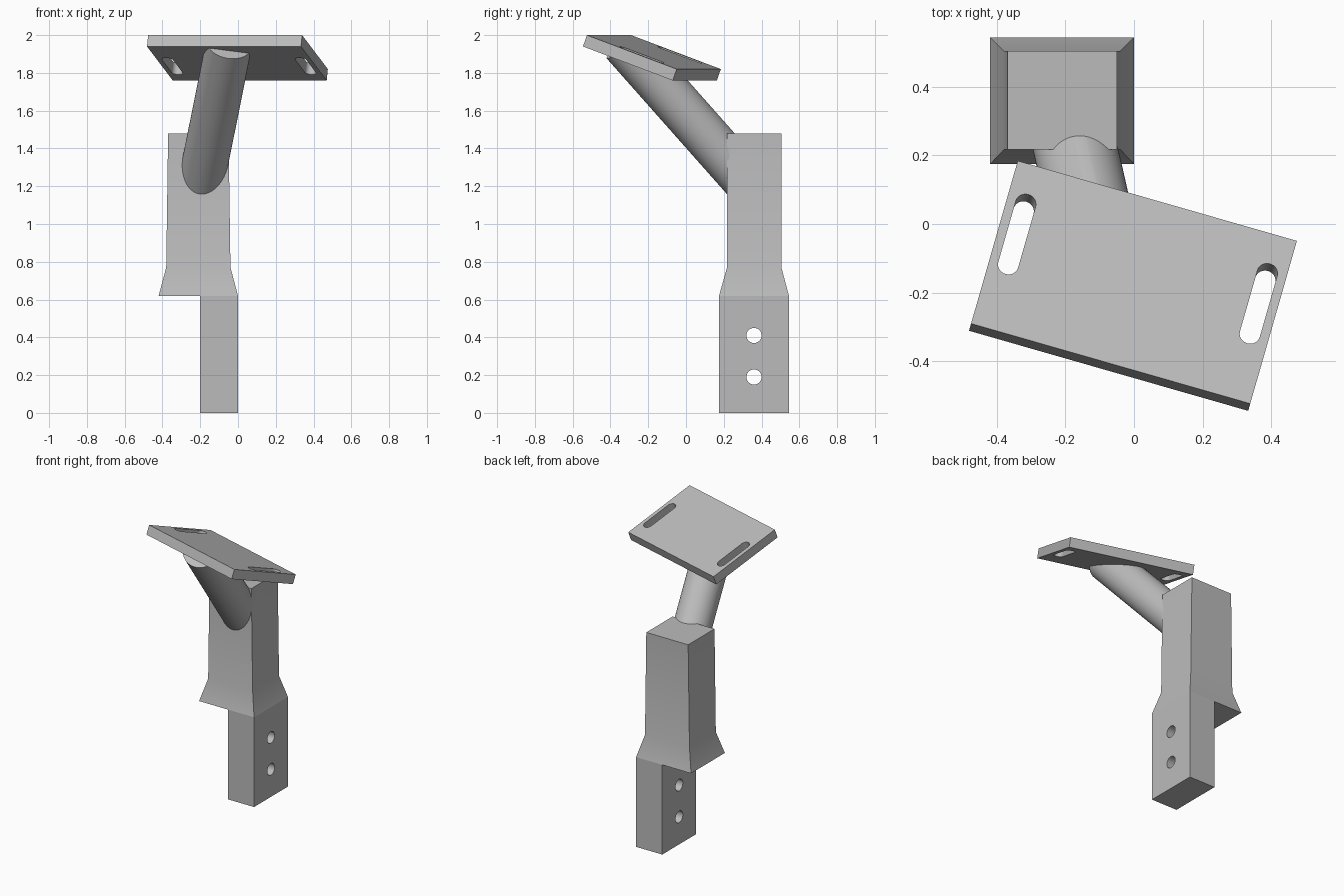
import bpy, bmesh
from math import radians, sin, cos, pi
from mathutils import Matrix, Vector

if "Cube" in bpy.data.objects:
    bpy.data.objects.remove(bpy.data.objects["Cube"])

grey = bpy.data.materials.new("plain_grey")
grey.use_nodes = True
colour = (0.5, 0.5, 0.5, 1)
grey.diffuse_color = colour
grey.node_tree.nodes["Principled BSDF"].inputs["Base Color"].default_value = colour


def add_object(name, mesh, matrix=Matrix()):
    obj = bpy.data.objects.new(name, mesh)
    bpy.context.collection.objects.link(obj)
    mesh.transform(matrix)
    mesh.materials.clear()
    mesh.materials.append(grey)
    for o in bpy.context.selected_objects:
        o.select_set(False)
    obj.select_set(True)
    bpy.context.view_layer.objects.active = obj
    bpy.ops.object.shade_smooth_by_angle(angle=radians(30))
    return obj


def rectangle(x0, x1, y0, y1):
    return [(x0, y0), (x1, y0), (x1, y1), (x0, y1)]


def slot(x, y, radius, straight=0.0, steps=16):
    """Rounded slot along y; a circle when straight is zero."""
    points = []
    for side in (1, -1):
        for i in range(steps + (straight > 0)):
            a = pi * i / steps
            points.append((x + side * radius * cos(a),
                           y + side * (straight / 2 + radius * sin(a))))
    return points


def pierced_slab(name, outline, holes, thickness, matrix):
    """Flat outline with holes, extruded evenly about its own plane."""
    curve = bpy.data.curves.new(name + "_outline", "CURVE")
    curve.dimensions = "2D"
    curve.fill_mode = "BOTH"
    curve.extrude = thickness / 2
    for points in [outline] + holes:
        spline = curve.splines.new("POLY")
        spline.points.add(len(points) - 1)
        for p, (x, y) in zip(spline.points, points):
            p.co = (x, y, 0, 1)
        spline.use_cyclic_u = True
    temp = bpy.data.objects.new(name + "_outline", curve)
    bpy.context.collection.objects.link(temp)
    graph = bpy.context.evaluated_depsgraph_get()
    mesh = bpy.data.meshes.new_from_object(temp.evaluated_get(graph))
    bpy.data.objects.remove(temp)
    bm = bmesh.new()
    bm.from_mesh(mesh)
    bmesh.ops.remove_doubles(bm, verts=bm.verts, dist=0.0001)
    bmesh.ops.recalc_face_normals(bm, faces=bm.faces)
    bm.to_mesh(mesh)
    bm.free()
    return add_object(name, mesh, matrix)


# Lower tongue with two cross holes
sideways = Matrix(((0, 0, 1, -0.1), (1, 0, 0, 0), (0, 1, 0, 0), (0, 0, 0, 1)))
pierced_slab("mounting_tongue", rectangle(0.175, 0.545, 0, 0.62),
             [slot(0.36, z, 0.04) for z in (0.19, 0.41)], 0.2, sideways)

# Post body with flared skirt
bm = bmesh.new()
rings = []
for z, box in ((0.62, (-0.42, 0, 0.175, 0.545)),
               (0.77, (-0.38, -0.04, 0.217, 0.505)),
               (1.48, (-0.37, -0.05, 0.217, 0.505))):
    rings.append([bm.verts.new((x, y, z)) for x, y in rectangle(*box)])
for low, high in zip(rings, rings[1:]):
    for i in range(4):
        j = (i + 1) % 4
        bm.faces.new((low[i], low[j], high[j], high[i]))
bm.faces.new(rings[0][::-1])
bm.faces.new(rings[-1])
post = bpy.data.meshes.new("post")
bm.to_mesh(post)
bm.free()
add_object("post", post)

# Tilted top plate with two slots
thick = 0.064
frame = (Matrix.Translation((0, -0.17, 1.91)) @ Matrix.Rotation(radians(-16), 4, "Z")
         @ Matrix.Rotation(radians(-20), 4, "X")
         @ Matrix.Translation((0, 0, -thick / 2)))
pierced_slab("top_plate", rectangle(-0.424, 0.424, -0.263, 0.263),
             [slot(x, 0.043, 0.03, 0.197) for x in (-0.367, 0.367)], thick, frame)

# Slanted round arm, trimmed inside the plate
start, end = Vector((-0.195, 0.325, 1.22)), Vector((-0.047, -0.328, 1.957))
axis = end - start
bm = bmesh.new()
bmesh.ops.create_cone(bm, cap_ends=True, segments=64, radius1=0.122, radius2=0.122,
                      depth=axis.length,
                      matrix=Matrix.Translation((start + end) / 2)
                      @ axis.to_track_quat("Z", "Y").to_matrix().to_4x4())
cut = bmesh.ops.bisect_plane(bm, geom=bm.verts[:] + bm.edges[:] + bm.faces[:],
                             plane_co=frame.translation,
                             plane_no=frame.to_3x3() @ Vector((0, 0, 1)),
                             clear_outer=True)
bmesh.ops.holes_fill(bm, edges=[e for e in bm.edges if e.is_boundary], sides=0)
arm = bpy.data.meshes.new("arm")
bm.to_mesh(arm)
bm.free()
add_object("arm", arm)
